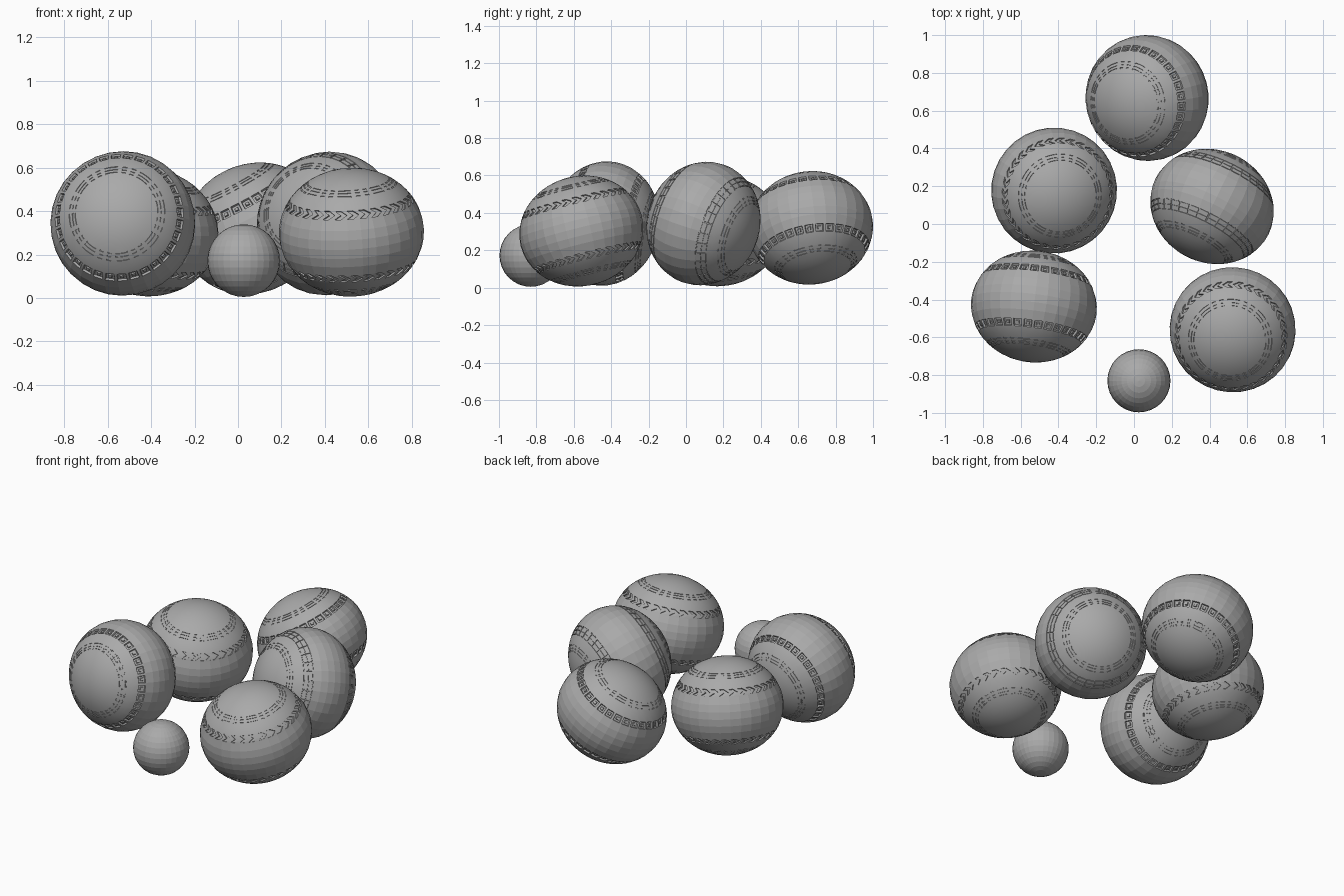
import bpy, bmesh
from math import sin, cos, pi, radians
from mathutils import Vector

if "Cube" in bpy.data.objects:
    bpy.data.objects.remove(bpy.data.objects["Cube"], do_unlink=True)

grey = bpy.data.materials.new("plain grey")
grey.use_nodes = True
colour = (0.4, 0.4, 0.4, 1)
grey.diffuse_color = colour
grey.node_tree.nodes["Principled BSDF"].inputs["Base Color"].default_value = colour

R, C, COLS = 0.334, 0.294, 64

# Row boundaries from pole to belt: (polar angle, name of the strip below it)
CAP = [(4, "cap"), (12, "cap"), (20, "cap"), (28, "cap"), (34, "dash"), (35.2, "cap"),
       (37, "dash"), (38.2, "cap"), (40.5, "dash"), (41.7, "cap"), (48, "cap")]
BANDS = {
    "square": [(54, "rim"), (55, "wide"), (63, "rim")],
    "chevron": [(54, "rim"), (55, "slant"), (59, "slant"), (63, "rim")],
    "grid": [(53, "line"), (53.8, "post"), (58, "line"), (58.8, "post"), (63, "line")],
}
BELT = [(64, "belt"), (73, "belt"), (81.5, "belt")]
SPLIT = {"square": 0.76, "chevron": 0.5, "grid": 0.86}


def finish(name, bm, centre, axis):
    """Turn a bmesh into an object whose z axis points along the given axis."""
    bmesh.ops.recalc_face_normals(bm, faces=bm.faces)
    mesh = bpy.data.meshes.new(name)
    bm.to_mesh(mesh)
    bm.free()
    mesh.materials.append(grey)
    obj = bpy.data.objects.new(name, mesh)
    obj.location = centre
    obj.rotation_euler = Vector(axis).to_track_quat("Z", "Y").to_euler()
    bpy.context.collection.objects.link(obj)


def ring(bm, angle, split, shift, chord):
    """One circle of vertices; chord keeps the odd ones on straight facets."""
    t = radians(angle)
    corner = [Vector((R * sin(t) * cos(a), R * sin(t) * sin(a), C * cos(t)))
              for a in (2 * pi * i / (COLS // 2) for i in range(COLS // 2 + 1))]
    verts = []
    for k in range(COLS):
        i, odd = divmod(k + shift, 2)
        i %= COLS // 2
        p = corner[i].lerp(corner[i + 1], split if odd else 0)
        if not chord:
            q = Vector((p.x, p.y, 0)).normalized() * R * sin(t)
            p = Vector((q.x, q.y, p.z))
        verts.append(bm.verts.new(p))
    return verts


def bowl(name, pattern, centre, axis):
    half = CAP + BANDS[pattern] + BELT
    angles = [a for a, _ in half] + [90] + [180 - a for a, _ in reversed(half)]
    strips = [s for _, s in half] + [s for _, s in reversed(half)]
    bm = bmesh.new()
    rings = []
    for a in angles:
        near = min(a, 180 - a)
        shift = 1 if pattern == "chevron" and near == 59 else 0
        rings.append(ring(bm, a, SPLIT[pattern] if near > 52 else 0.5, shift, near > 63))

    groups = {"dash": [], "wide": [], "slant": [], "groove": []}
    for upper, lower, strip in zip(rings, rings[1:], strips):
        for k in range(COLS):
            n = (k + 1) % COLS
            f = bm.faces.new((upper[k], lower[k], lower[n], upper[n]))
            f.smooth = strip != "belt"
            if strip == "line" or (strip == "post" and k % 2):
                groups["groove"].append(f)
            elif strip in groups and (k % 2 == 0 or strip == "dash" and k % 8 == 1):
                groups[strip].append(f)
    for end in (rings[0], rings[-1]):
        bm.faces.new(end).smooth = True
    bmesh.ops.recalc_face_normals(bm, faces=bm.faces)

    # Engraved marks
    for key, depth in (("dash", 0.003), ("slant", 0.007), ("groove", 0.004)):
        if groups[key]:
            bmesh.ops.inset_region(bm, faces=groups[key], thickness=0.0006, depth=-depth,
                                   use_even_offset=True)
    # Square studs standing inside sunken frames
    if groups["wide"]:
        for thickness, depth in ((0.003, -0.01), (0.009, 0), (0.002, 0.007)):
            bmesh.ops.inset_individual(bm, faces=groups["wide"], thickness=thickness,
                                       depth=depth, use_even_offset=True)
    bm.normal_update()
    for e in bm.edges:
        if e.calc_face_angle(0) > radians(22):
            e.smooth = False
    finish(name, bm, centre, axis)


bowl("front_right_bowl", "square", (-0.53, -0.437, 0.343), (-0.12, -0.97, 0.2))
bowl("back_right_bowl", "chevron", (-0.423, 0.177, 0.303), (0.14, -0.12, 0.98))
bowl("middle_left_bowl", "grid", (0.413, 0.093, 0.343), (-0.42, -0.85, 0.3))
bowl("front_left_bowl", "chevron", (0.522, -0.56, 0.303), (-0.06, -0.24, 0.97))
bowl("back_bowl", "square", (0.069, 0.667, 0.32), (-0.46, -0.12, 0.88))

# Small target ball
ball = bmesh.new()
bmesh.ops.create_uvsphere(ball, u_segments=32, v_segments=16, radius=0.167)
finish("target_ball", ball, (0.026, -0.83, 0.172), (0, 0, 1))
